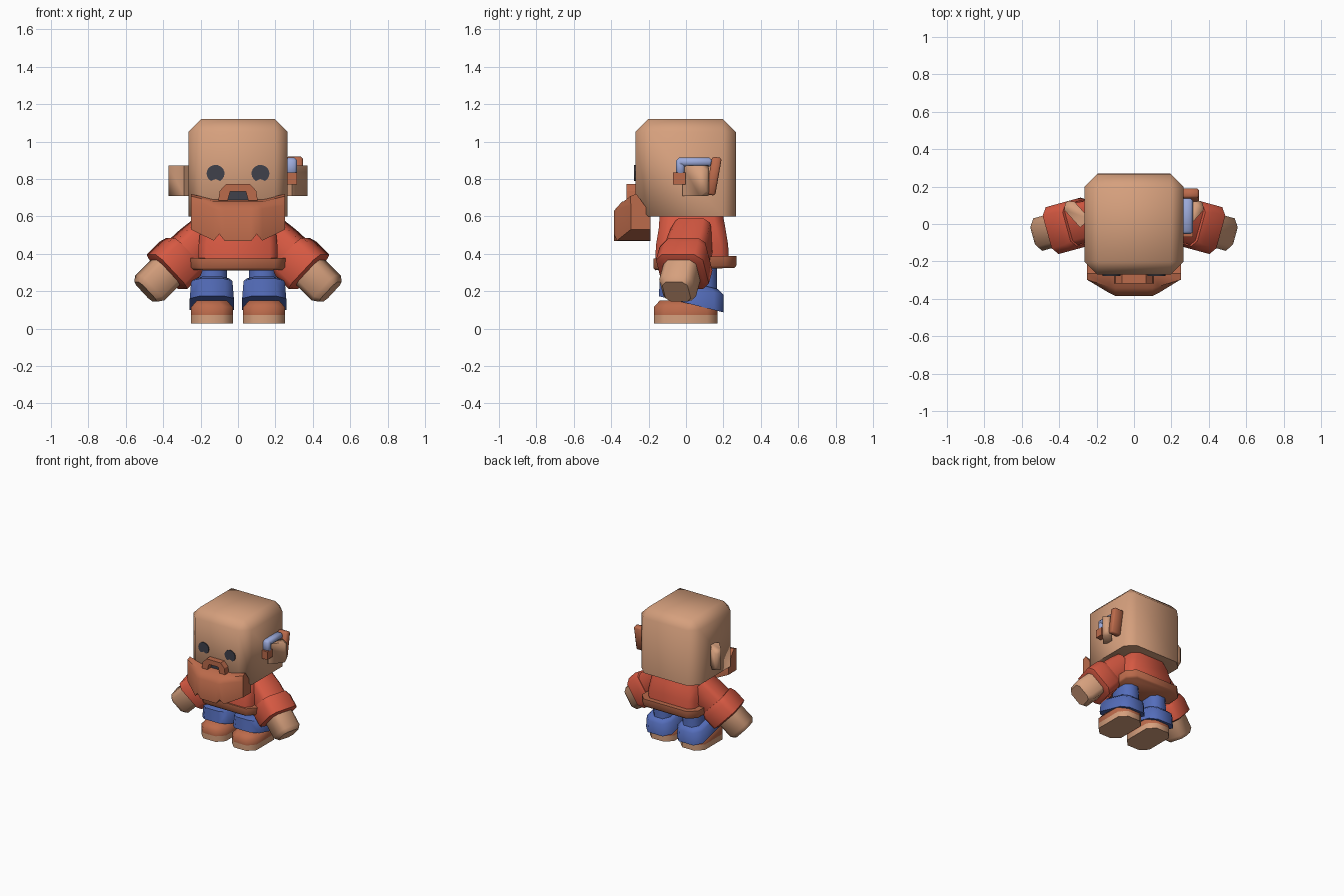
import bpy, bmesh, math
from mathutils import Vector, Matrix

if "Cube" in bpy.data.objects:
    bpy.data.objects.remove(bpy.data.objects["Cube"])


def material(name, r, g, b):
    m = bpy.data.materials.new(name)
    m.diffuse_color = (r, g, b, 1)
    m.use_nodes = True
    m.node_tree.nodes["Principled BSDF"].inputs["Base Color"].default_value = m.diffuse_color
    return m


SKIN = material("skin_tan", 0.67, 0.35, 0.205)
BROWN = material("leather_brown", 0.50, 0.145, 0.07)
RED = material("shirt_red", 0.68, 0.10, 0.055)
BLUE = material("trouser_blue", 0.09, 0.155, 0.50)
STEEL = material("pale_blue", 0.33, 0.40, 0.70)
DARK = material("eye_dark", 0.05, 0.053, 0.07)


def finish(name, bm, mat, angle=50):
    bmesh.ops.recalc_face_normals(bm, faces=bm.faces)
    me = bpy.data.meshes.new(name)
    bm.to_mesh(me)
    bm.free()
    me.materials.append(mat)
    ob = bpy.data.objects.new(name, me)
    bpy.context.collection.objects.link(ob)
    bpy.context.view_layer.objects.active = ob
    bpy.ops.object.select_all(action='DESELECT')
    ob.select_set(True)
    bpy.ops.object.shade_smooth_by_angle(angle=math.radians(angle))
    return ob


def loft(name, rings, mat, matrix=Matrix.Identity(4), angle=50):
    """Skin a list of equal-length point rings and cap both ends."""
    bm = bmesh.new()
    vs = [[bm.verts.new(matrix @ Vector(p)) for p in r] for r in rings]
    n = len(vs[0])
    for a, b in zip(vs, vs[1:]):
        for i in range(n):
            bm.faces.new((a[i], a[(i + 1) % n], b[(i + 1) % n], b[i]))
    bm.faces.new(vs[0])
    bm.faces.new(vs[-1])
    return finish(name, bm, mat, angle)


def ring(x0, x1, y0, y1, z, c, slope=0.0):
    """Rectangle with chamfered corners, optionally tilted along y."""
    pts = [(x0 + c, y0), (x1 - c, y0), (x1, y0 + c), (x1, y1 - c),
           (x1 - c, y1), (x0 + c, y1), (x0, y1 - c), (x0, y0 + c)]
    ym = (y0 + y1) / 2
    return [(x, y, z + slope * (y - ym)) for x, y in pts]


def prism(name, outline, y0, y1, mat):
    """Extrude an x-z outline along y."""
    return loft(name, [[(x, y, z) for x, z in outline] for y in (y0, y1)], mat, angle=30)


def block(name, centre, size, mat, rot=Matrix.Identity(4), bevel=0.0, keep=None):
    bm = bmesh.new()
    bmesh.ops.create_cube(bm, size=1, matrix=Matrix.Diagonal((*size, 1)))
    edges = [e for e in bm.edges if keep is None or keep(e)]
    if bevel:
        bmesh.ops.bevel(bm, geom=edges, offset=bevel, segments=1, affect='EDGES')
    bm.transform(Matrix.Translation(centre) @ rot)
    return finish(name, bm, mat, 65)


# Head: chamfered block with a crisp lower back edge
def head_edges(e):
    mid = (e.verts[0].co + e.verts[1].co) / 2
    return not (mid.z < -0.2 and mid.y > -0.1)


block("head", (0, -0.002, 0.86), (0.53, 0.536, 0.52), SKIN, bevel=0.068, keep=head_edges)

# Face: eyes, mouth, moustache
for s, side in ((-1, "left"), (1, "right")):
    pts = []
    for i in range(17):
        a = math.radians(-60 + 300 * i / 16)
        pts.append((s * 0.12 + 0.048 * math.cos(a), 0.829 + 0.046 * math.sin(a)))
    pts.append((s * 0.12, 0.80))
    prism("eye_" + side, pts, -0.277, -0.269, DARK)
prism("mouth", [(-0.06, 0.68), (0.06, 0.68), (0.042, 0.735), (-0.042, 0.735)],
      -0.277, -0.269, DARK)
prism("moustache", [(-0.105, 0.685), (-0.098, 0.735), (-0.065, 0.772), (0.065, 0.772),
                    (0.098, 0.735), (0.105, 0.685), (0.055, 0.685), (0.042, 0.732),
                    (-0.042, 0.732), (-0.055, 0.685)], -0.318, -0.255, BROWN)

# Beard: x, front y, top z, fold z, bottom z of half the section list
half = [(0.252, -0.295, 0.72, 0.66, 0.53), (0.13, -0.37, 0.69, 0.64, 0.47),
        (0.10, -0.385, 0.69, 0.63, 0.505), (0.07, -0.385, 0.69, 0.63, 0.467),
        (0.0, -0.385, 0.69, 0.63, 0.467)]
sections = [(-x, *r) for x, *r in half] + half[-2::-1]
loft("beard", [[(x, -0.19, min(zt, 0.615)), (x, -0.265, zt), (x, (yf - 0.26) / 2 - 0.02, zt - 0.012),
                (x, yf, zm), (x, yf, zb), (x, -0.19, zb)]
               for x, yf, zt, zm, zb in sections], BROWN, angle=45)

# Torso and belt
loft("shirt_body", [ring(-0.21, 0.21, -0.165, 0.23, 0.36, 0.04),
                    ring(-0.21, 0.21, -0.16, 0.225, 0.45, 0.04),
                    ring(-0.20, 0.20, -0.145, 0.21, 0.54, 0.05),
                    ring(-0.15, 0.15, -0.14, 0.195, 0.62, 0.05)], RED)
loft("belt", [ring(-0.245, 0.245, -0.165, 0.26, 0.318, 0.06, 0.03),
              ring(-0.255, 0.255, -0.175, 0.27, 0.332, 0.06, 0.03),
              ring(-0.255, 0.255, -0.175, 0.27, 0.382, 0.06, 0.03)], BROWN)

for s, side in ((-1, "left"), (1, "right")):
    mirror = Matrix.Diagonal((s, 1, 1, 1))

    # Arm frame: local z runs from shoulder to hand
    axis = Vector((0.69, -0.19, -0.69)).normalized()
    depth = Vector((0.265, 0.964, 0)).normalized()
    cross = depth.cross(axis).normalized()
    frame = Matrix((cross, depth, axis)).transposed().to_4x4()
    arm = mirror @ Matrix.Translation((0.2, 0.03, 0.5)) @ frame
    up = 1 if cross.z > 0 else -1

    def arm_ring(lo, hi, hy, z, c):
        a, b = sorted((lo * up, hi * up))
        return ring(a, b, -hy, hy, z, c)

    # Sleeve with a turned-up cuff
    loft("sleeve_" + side, [arm_ring(-0.11, 0.075, 0.10, -0.05, 0.03),
                            arm_ring(-0.11, 0.085, 0.11, 0.05, 0.03),
                            arm_ring(-0.12, 0.09, 0.11, 0.17, 0.03)], RED, arm)
    loft("cuff_" + side, [arm_ring(-0.125, 0.105, 0.115, 0.13, 0.035),
                          arm_ring(-0.14, 0.115, 0.13, 0.17, 0.04),
                          arm_ring(-0.14, 0.115, 0.13, 0.27, 0.04),
                          arm_ring(-0.12, 0.095, 0.11, 0.28, 0.035)], RED, arm)
    # Fist
    loft("hand_" + side, [arm_ring(-0.10, 0.085, 0.09, 0.22, 0.03),
                          arm_ring(-0.10, 0.085, 0.09, 0.40, 0.03),
                          arm_ring(-0.08, 0.065, 0.07, 0.43, 0.025)], SKIN, arm)

    # Trouser leg with a tilted rolled hem
    loft("leg_" + side, [ring(0.06, 0.205, -0.04, 0.165, 0.35, 0.04),
                         ring(0.055, 0.21, -0.05, 0.168, 0.15, 0.04)], BLUE, mirror)
    loft("trouser_hem_" + side, [ring(0.05, 0.225, -0.10, 0.17, 0.245, 0.04, -0.25),
                                 ring(0.03, 0.25, -0.14, 0.2, 0.225, 0.05, -0.25),
                                 ring(0.022, 0.258, -0.145, 0.2, 0.13, 0.05, -0.25)],
         BLUE, mirror)

    # Shoe and sole
    loft("shoe_" + side, [ring(0.028, 0.25, -0.172, 0.168, 0.073, 0.055),
                          ring(0.028, 0.25, -0.172, 0.168, 0.115, 0.055),
                          ring(0.06, 0.22, -0.14, 0.15, 0.15, 0.045)], BROWN, mirror)
    loft("sole_" + side, [ring(0.028, 0.25, -0.172, 0.168, 0.028, 0.055),
                          ring(0.028, 0.25, -0.172, 0.168, 0.074, 0.055)], SKIN, mirror)

    # Ear, swept backwards
    block("ear_" + side, (s * 0.312, 0.06, 0.79), (0.15, 0.07, 0.165), SKIN,
          Matrix.Rotation(s * math.radians(48), 4, 'Z'), 0.025,
          lambda e: all(v.co.x * s > 0 for v in e.verts))

# Tool tucked over the right ear
block("tool_shaft", (0.285, 0.045, 0.89), (0.06, 0.19, 0.048), STEEL, bevel=0.014)
block("tool_hook", (0.285, -0.03, 0.865), (0.06, 0.046, 0.09), STEEL, bevel=0.012)
block("tool_tip", (0.285, -0.037, 0.802), (0.06, 0.066, 0.066), BROWN)
block("tool_handle", (0.302, 0.148, 0.815), (0.09, 0.052, 0.205), BROWN,
      Matrix.Rotation(math.radians(-10), 4, 'X'), 0.01)
